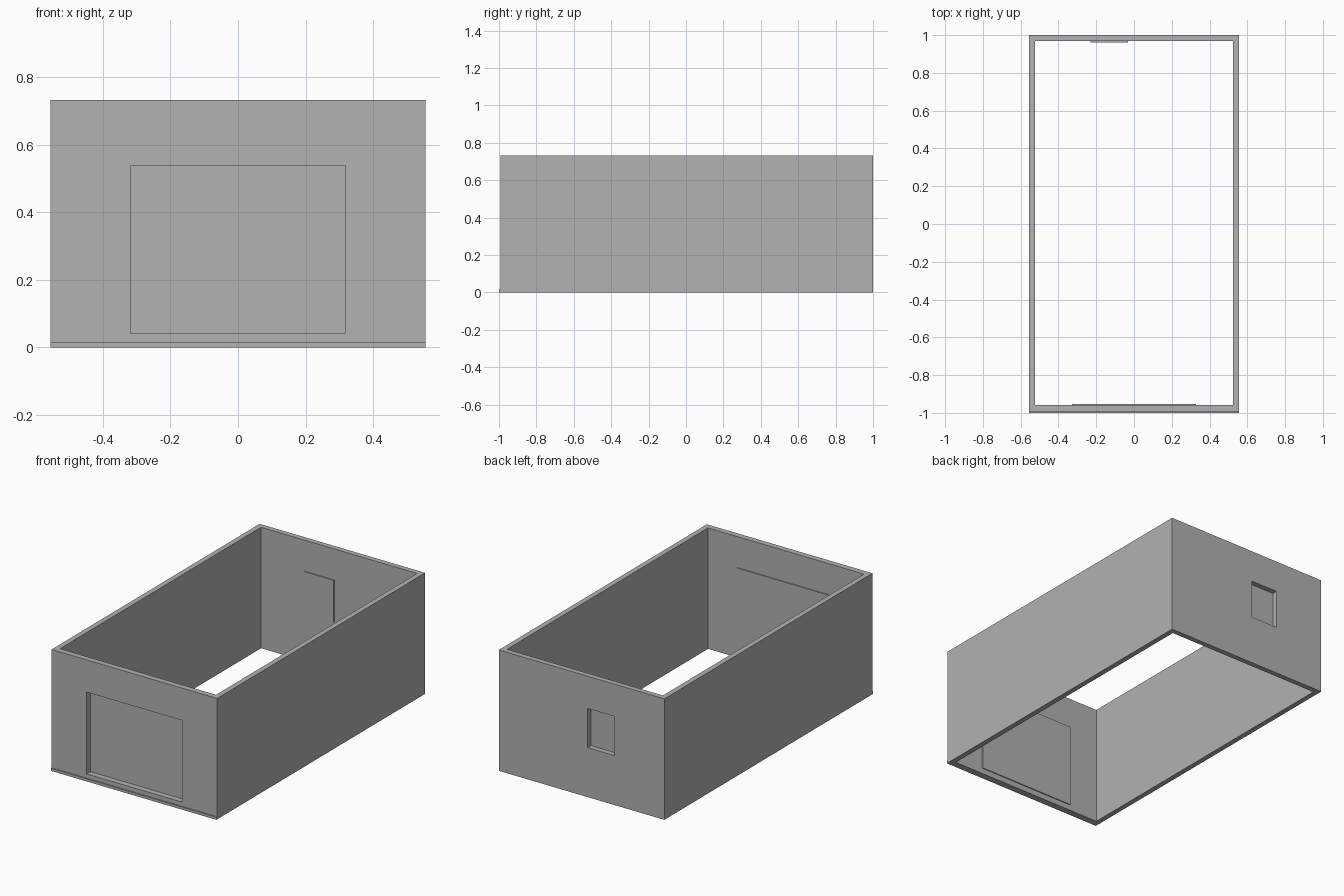
import bpy
import bmesh

if "Cube" in bpy.data.objects:
    bpy.data.objects.remove(bpy.data.objects["Cube"], do_unlink=True)

GREY = (0.445, 0.445, 0.445, 1.0)
mat = bpy.data.materials.new("plain grey")
mat.use_nodes = True
mat.diffuse_color = GREY
mat.node_tree.nodes["Principled BSDF"].inputs["Base Color"].default_value = GREY


def box(name, x, y, z):
    """Box spanning the given (min, max) ranges."""
    bm = bmesh.new()
    bmesh.ops.create_cube(bm, size=1)
    for v in bm.verts:
        v.co = [r[0] if c < 0 else r[1] for c, r in zip(v.co, (x, y, z))]
    mesh = bpy.data.meshes.new(name)
    bm.to_mesh(mesh)
    bm.free()
    mesh.materials.append(mat)
    obj = bpy.data.objects.new(name, mesh)
    bpy.context.collection.objects.link(obj)
    return obj


def cut(target, cutter):
    """Subtract the cutter from the target and discard it."""
    cutter.hide_render = True
    mod = target.modifiers.new("cut", "BOOLEAN")
    mod.operation = "DIFFERENCE"
    mod.solver = "EXACT"
    mod.object = cutter
    bpy.context.view_layer.objects.active = target
    bpy.ops.object.modifier_apply(modifier=mod.name)
    bpy.data.objects.remove(cutter, do_unlink=True)


W, H = 0.555, 0.733
FRONT, BACK = -0.993, 1.0
IN_X, IN_FRONT, IN_BACK = 0.523, -0.958, 0.968
LIP = 0.008      # overlap of a panel around its opening
PANEL = 0.006    # panel thickness

# Four walls, open at top and bottom
walls = box("walls", (-W, W), (FRONT, BACK), (0, H))
cut(walls, box("room_cutter", (-IN_X, IN_X), (IN_FRONT, IN_BACK), (-0.1, H + 0.1)))

# Openings, each closed by a panel on the inner side of its wall
openings = {
    "garage_door": ((-0.319, 0.319), (0.042, 0.537),
                    (FRONT - 0.1, IN_FRONT + 0.01), (IN_FRONT, IN_FRONT + PANEL)),
    "back_window": ((-0.222, -0.04), (0.3, 0.537),
                    (IN_BACK - 0.01, BACK + 0.1), (IN_BACK - PANEL, IN_BACK)),
}
for name, (x, z, depth, panel_y) in openings.items():
    cut(walls, box(name + "_cutter", x, depth, z))
    box(name, (x[0] - LIP, x[1] + LIP), panel_y, (z[0] - LIP, z[1] + LIP))

# Low sill along the foot of the front wall
box("front_sill", (-W, W), (-1.0, FRONT), (0, 0.016))
